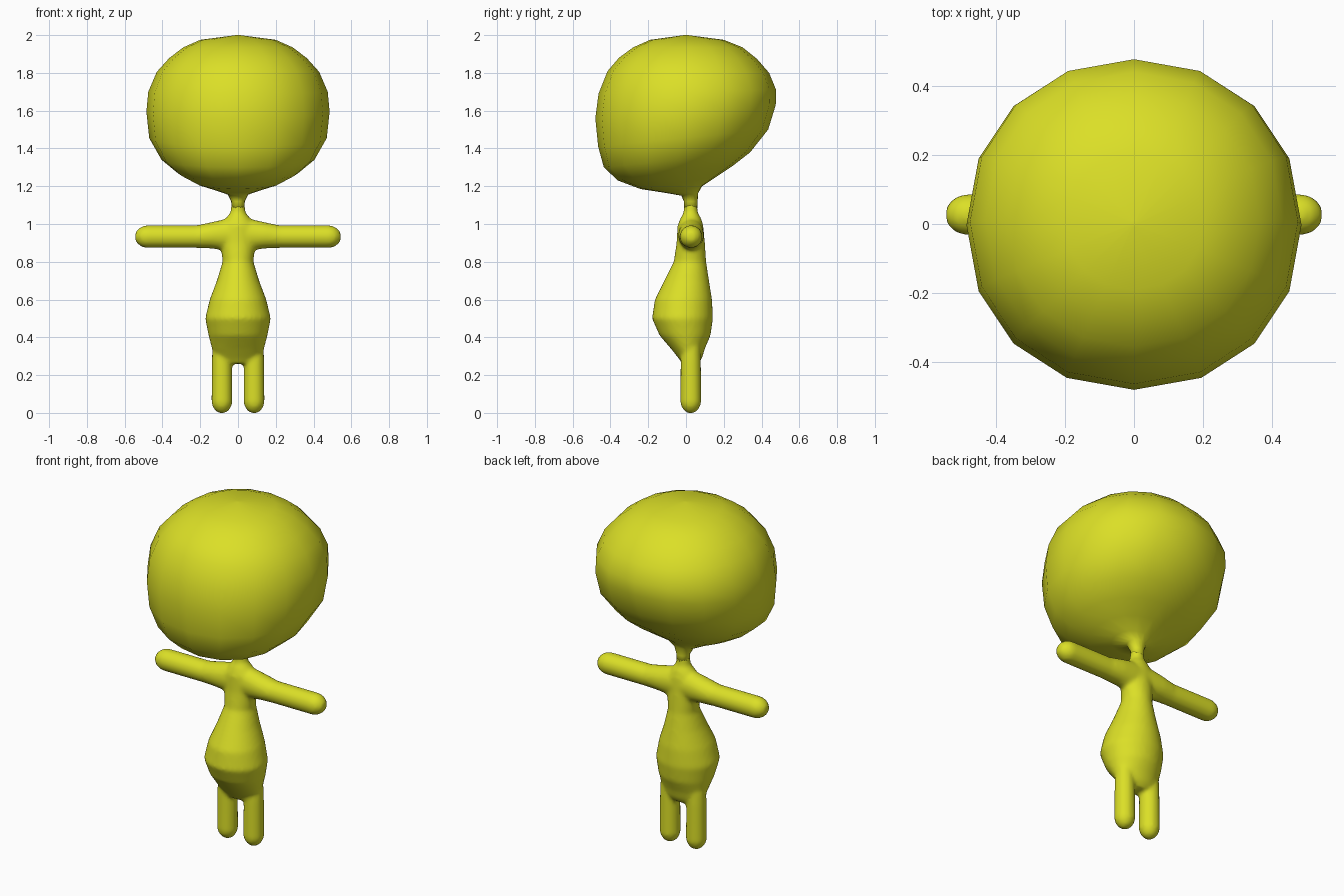
import bpy, bmesh, math
from mathutils import Vector

cube = bpy.data.objects.get("Cube")
if cube:
    bpy.data.objects.remove(cube)

skin = bpy.data.materials.new("yellow_green_skin")
skin.use_nodes = True
colour = (0.71, 0.74, 0.02, 1)
skin.diffuse_color = colour
skin.node_tree.nodes["Principled BSDF"].inputs["Base Color"].default_value = colour


def power(v, e):
    return math.copysign(abs(v) ** e, v)


def loft(bm, rings, sides=16, e=1.0):
    """Bridge closed rings; each is (centre, axis_a, axis_b), both ends capped."""
    loops = []
    for c, a, b in rings:
        angles = [2 * math.pi * i / sides for i in range(sides)]
        loops.append([bm.verts.new(c + a * power(math.cos(t), e) + b * power(math.sin(t), e))
                      for t in angles])
    for lo, hi in zip(loops, loops[1:]):
        for i in range(sides):
            j = (i + 1) % sides
            bm.faces.new((lo[i], lo[j], hi[j], hi[i]))
    for loop, c in ((loops[0], rings[0][0]), (loops[-1], rings[-1][0])):
        pole = bm.verts.new(c)
        for i in range(sides):
            bm.faces.new((loop[i], loop[(i + 1) % sides], pole))


def side_ring(half_width, front, front_z, back, back_z):
    """Ring spanning a front and a back point on the side profile."""
    f, b = Vector((0, front, front_z)), Vector((0, back, back_z))
    return (f + b) / 2, Vector((half_width, 0, 0)), (b - f) / 2


def finish(name, bm):
    bmesh.ops.recalc_face_normals(bm, faces=bm.faces)
    mesh = bpy.data.meshes.new(name)
    bm.to_mesh(mesh)
    bm.free()
    mesh.materials.append(skin)
    mesh.shade_smooth()
    obj = bpy.data.objects.new(name, mesh)
    bpy.context.collection.objects.link(obj)
    return obj


# Head: tilted rings running from the crown down into the neck
head_rings = [
    (0.01, -0.01, 2.0, 0.01, 2.0),
    (0.20, -0.19, 1.975, 0.20, 1.975),
    (0.29, -0.28, 1.935, 0.30, 1.935),
    (0.365, -0.355, 1.88, 0.375, 1.875),
    (0.43, -0.415, 1.81, 0.44, 1.80),
    (0.475, -0.463, 1.69, 0.477, 1.71),
    (0.485, -0.48, 1.56, 0.475, 1.63),
    (0.47, -0.465, 1.41, 0.435, 1.50),
    (0.405, -0.435, 1.30, 0.34, 1.38),
    (0.32, -0.36, 1.23, 0.25, 1.31),
    (0.22, -0.24, 1.185, 0.16, 1.25),
    (0.12, -0.11, 1.165, 0.085, 1.20),
    (0.055, -0.025, 1.15, 0.065, 1.165),
    (0.036, -0.011, 1.12, 0.061, 1.12),
    (0.034, -0.009, 1.07, 0.059, 1.07),
]
bm = bmesh.new()
loft(bm, [side_ring(*r) for r in head_rings], 16, 0.95)
finish("head", bm)

# Torso: neck base, narrow chest, round belly and hips
bm = bmesh.new()
torso_rings = [
    (1.12, 0.034, -0.009, 0.059), (1.06, 0.04, -0.013, 0.063),
    (1.03, 0.065, -0.03, 0.08), (0.99, 0.095, -0.045, 0.092),
    (0.90, 0.092, -0.05, 0.10), (0.80, 0.082, -0.065, 0.107),
    (0.70, 0.112, -0.115, 0.122), (0.60, 0.15, -0.165, 0.138),
    (0.50, 0.174, -0.18, 0.143), (0.41, 0.156, -0.14, 0.13),
    (0.34, 0.138, -0.08, 0.10), (0.29, 0.12, -0.04, 0.085),
    (0.26, 0.08, -0.02, 0.065),
]
loft(bm, [side_ring(w, f, z, b, z) for z, w, f, b in torso_rings], 32)

# Rounded arms and legs on both sides
tip = [(0.0, 0.02), (0.01, 0.036), (0.03, 0.052), (0.055, 0.06)]
for s in (-1, 1):
    arm = [(0.544 - d, 0.933, r) for d, r in tip]
    arm += [(0.22, 0.933, 0.06), (0.14, 0.94, 0.07), (0.07, 0.943, 0.083), (0, 0.945, 0.085)]
    loft(bm, [(Vector((s * x, 0.027, z)), Vector((0, min(r, 0.068), 0)), Vector((0, 0, r)))
              for x, z, r in arm], 24)
    leg = [(d, r * 0.93) for d, r in tip] + [(0.27, 0.054), (0.34, 0.052), (0.42, 0.04)]
    loft(bm, [(Vector((s * 0.085, 0.025, z)), Vector((r, 0, 0)), Vector((0, r, 0)))
              for z, r in leg], 24)

# Fuse the limbs into one soft body
body = finish("body", bm)
remesh = body.modifiers.new("fuse", "REMESH")
remesh.mode = "VOXEL"
remesh.voxel_size = 0.011
remesh.use_smooth_shade = True
soften = body.modifiers.new("soften", "SMOOTH")
soften.factor = 0.5
soften.iterations = 6
